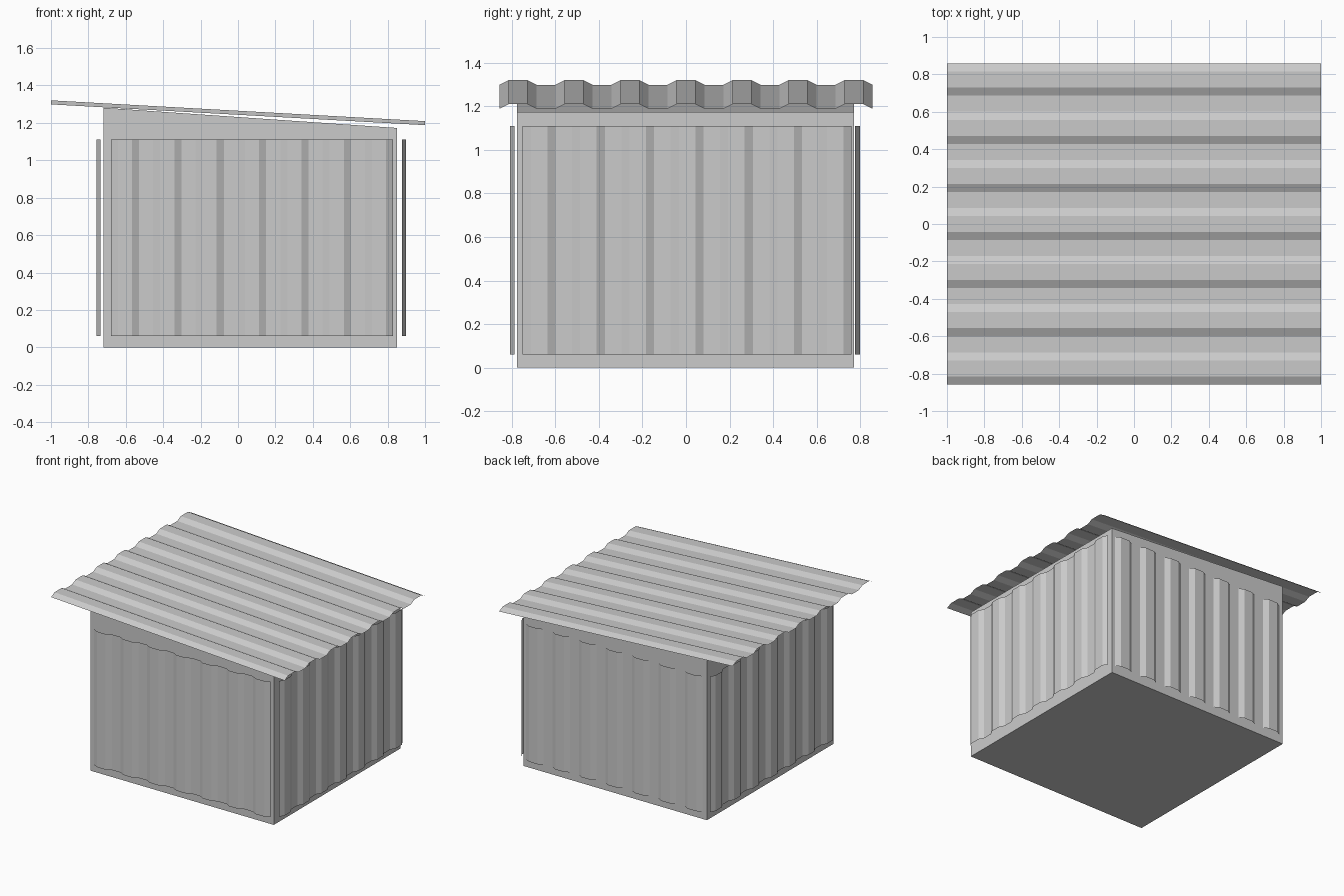
import bpy
import bmesh
from math import radians
from mathutils import Matrix, Vector

if "Cube" in bpy.data.objects:
    bpy.data.objects.remove(bpy.data.objects["Cube"], do_unlink=True)

# Single galvanised grey
GREY = (0.6, 0.6, 0.6, 1.0)
grey = bpy.data.materials.new("galvanised_grey")
grey.use_nodes = True
grey.diffuse_color = GREY
grey.node_tree.nodes["Principled BSDF"].inputs["Base Color"].default_value = GREY


def finish(name, bm):
    mesh = bpy.data.meshes.new(name)
    bm.to_mesh(mesh)
    bm.free()
    mesh.materials.append(grey)
    obj = bpy.data.objects.new(name, mesh)
    bpy.context.collection.objects.link(obj)
    return obj


def wave(width, depth, ridges=7):
    """Trapezoid corrugation profile, centred, starting and ending low."""
    slope = width / (6 * ridges - 2)
    pts = []
    for i in range(ridges):
        start = i * 6 * slope - width / 2
        for step, height in ((0, 0), (1, depth), (3, depth), (4, 0)):
            pts.append((start + step * slope, height))
    return pts


def corrugated_sheet(name, width, depth, origin, across, along, out):
    """Thin open sheet: the wave runs across and is swept along."""
    bm = bmesh.new()
    rows = []
    for u, w in wave(width, depth):
        base = origin + across * u + out * w
        rows.append((bm.verts.new(base), bm.verts.new(base + along)))
    for a, b in zip(rows, rows[1:]):
        bm.faces.new((a[0], b[0], b[1], a[1]))
    return finish(name, bm)


# Shed body with a sloping top
bm = bmesh.new()
side = [(-0.72, 0), (0.85, 0), (0.85, 1.173), (-0.72, 1.281)]
face = bm.faces.new([bm.verts.new((x, -0.776, z)) for x, z in side])
ext = bmesh.ops.extrude_face_region(bm, geom=[face], use_keep_orig=True)
moved = [g for g in ext["geom"] if isinstance(g, bmesh.types.BMVert)]
bmesh.ops.translate(bm, verts=moved, vec=(0, 1.548, 0))
bmesh.ops.recalc_face_normals(bm, faces=bm.faces)
finish("shed_body", bm)

# Wall cladding, one sheet per side, ridges facing outward
UP = Vector((0, 0, 1.05))
walls = [
    ("front_cladding", 0, (0.075, -0.787)),
    ("left_cladding", 90, (0.876, 0.005)),
    ("back_cladding", 180, (0.07, 0.777)),
    ("right_cladding", 270, (-0.735, 0.0)),
]
for name, angle, (x, y) in walls:
    turn = Matrix.Rotation(radians(angle), 3, "Z")
    corrugated_sheet(name, 1.51, 0.021, Vector((x, y, 0.06)),
                     turn @ Vector((1, 0, 0)), UP, turn @ Vector((0, -1, 0)))

# Sloping corrugated roof
corrugated_sheet("roof", 1.715, 0.0215, Vector((1, 0, 1.188)),
                 Vector((0, 1, 0)), Vector((-2, 0, 0.111)), Vector((0, 0, 1)))
